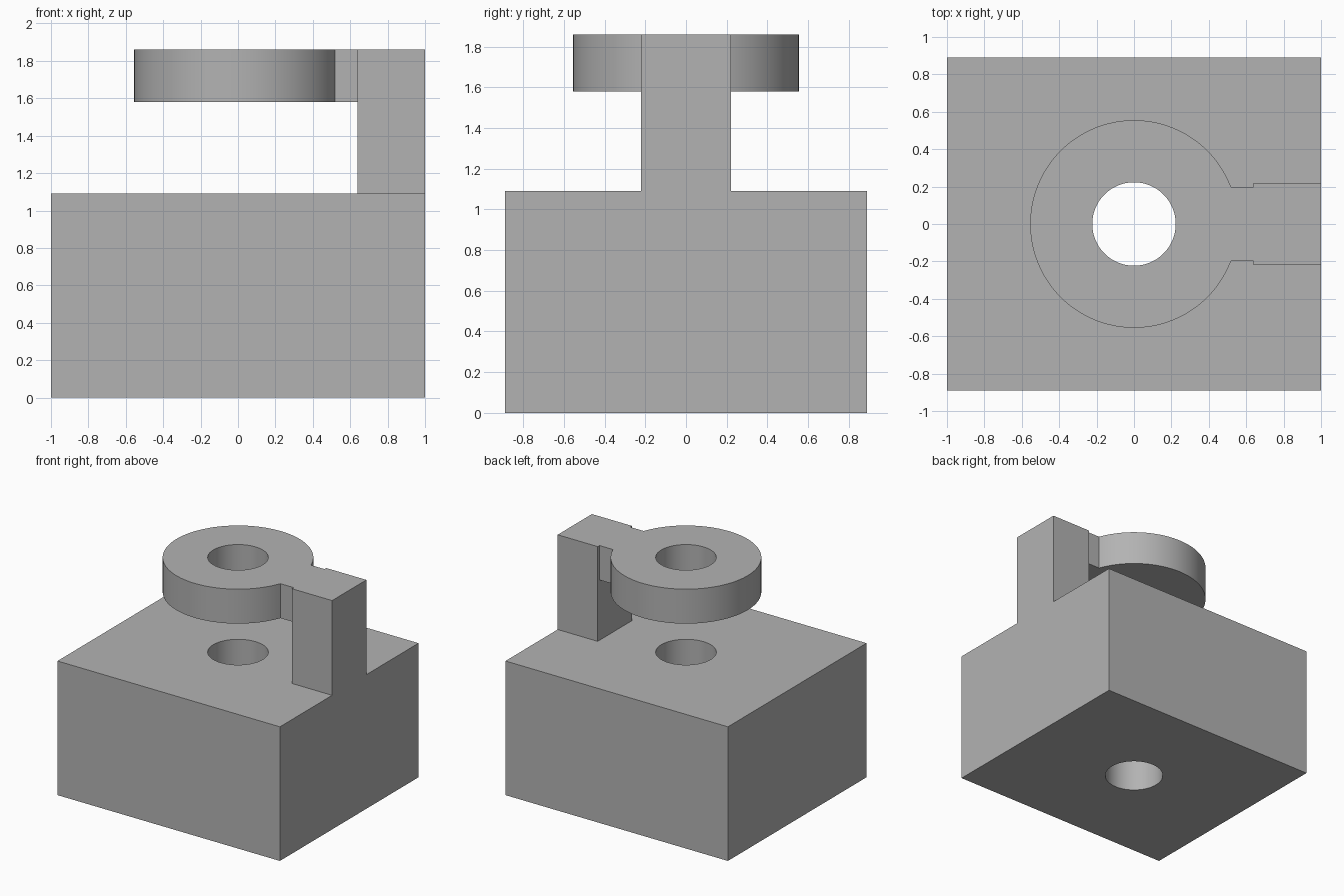
import bpy
import bmesh
from math import asin, cos, sin, pi

cube = bpy.data.objects.get("Cube")
if cube:
    bpy.data.objects.remove(cube, do_unlink=True)

BASE_TOP, RING_BOTTOM, TOP = 1.09, 1.58, 1.86
RING_R, BORE_R = 0.555, 0.223
NECK_Y, POST_Y, POST_X = 0.197, 0.22, 0.64
SIDES = 96

grey = bpy.data.materials.new("plain grey")
grey.use_nodes = True
grey.diffuse_color = (0.45, 0.45, 0.45, 1)
grey.node_tree.nodes["Principled BSDF"].inputs["Base Color"].default_value = (0.45, 0.45, 0.45, 1)


def extrude(name, outline, z0, z1):
    """Solid prism from a counter-clockwise outline."""
    bm = bmesh.new()
    face = bm.faces.new([bm.verts.new((x, y, z0)) for x, y in outline])
    top = bmesh.ops.extrude_face_region(bm, geom=[face])["geom"]
    verts = [v for v in top if isinstance(v, bmesh.types.BMVert)]
    bmesh.ops.translate(bm, verts=verts, vec=(0, 0, z1 - z0))
    bmesh.ops.recalc_face_normals(bm, faces=bm.faces)
    mesh = bpy.data.meshes.new(name)
    bm.to_mesh(mesh)
    bm.free()
    mesh.materials.append(grey)
    obj = bpy.data.objects.new(name, mesh)
    bpy.context.collection.objects.link(obj)
    return obj


def rectangle(x0, x1, y):
    return [(x0, -y), (x1, -y), (x1, y), (x0, y)]


def arc(radius, start, end, count):
    angles = [start + (end - start) * i / count for i in range(count + 1)]
    return [(radius * cos(a), radius * sin(a)) for a in angles]


def combine(target, tool, operation):
    """Apply a boolean and discard the tool."""
    mod = target.modifiers.new(operation.lower(), "BOOLEAN")
    mod.operation = operation
    mod.solver = "EXACT"
    mod.object = tool
    bpy.context.view_layer.objects.active = target
    bpy.ops.object.modifier_apply(modifier=mod.name)
    bpy.data.objects.remove(tool, do_unlink=True)


# Base block and side post
bracket = extrude("bored_block_with_ring_arm", rectangle(-1, 1, 0.89), 0, BASE_TOP)
post = extrude("post", rectangle(POST_X, 1, POST_Y), BASE_TOP - 0.2, TOP)
combine(bracket, post, "UNION")

# Ring with its neck running into the post
gap = asin(NECK_Y / RING_R)
keyhole = arc(RING_R, gap, 2 * pi - gap, SIDES) + [(0.8, -NECK_Y), (0.8, NECK_Y)]
combine(bracket, extrude("ring_arm", keyhole, RING_BOTTOM, TOP), "UNION")

# Bore through ring and block
bore = extrude("bore", arc(BORE_R, 0, 2 * pi, SIDES)[:-1], -0.2, TOP + 0.2)
combine(bracket, bore, "DIFFERENCE")

# Smooth curved walls, sharp corners
bpy.ops.object.select_all(action="DESELECT")
bracket.select_set(True)
bpy.context.view_layer.objects.active = bracket
bpy.ops.object.shade_smooth_by_angle(angle=pi / 6)
